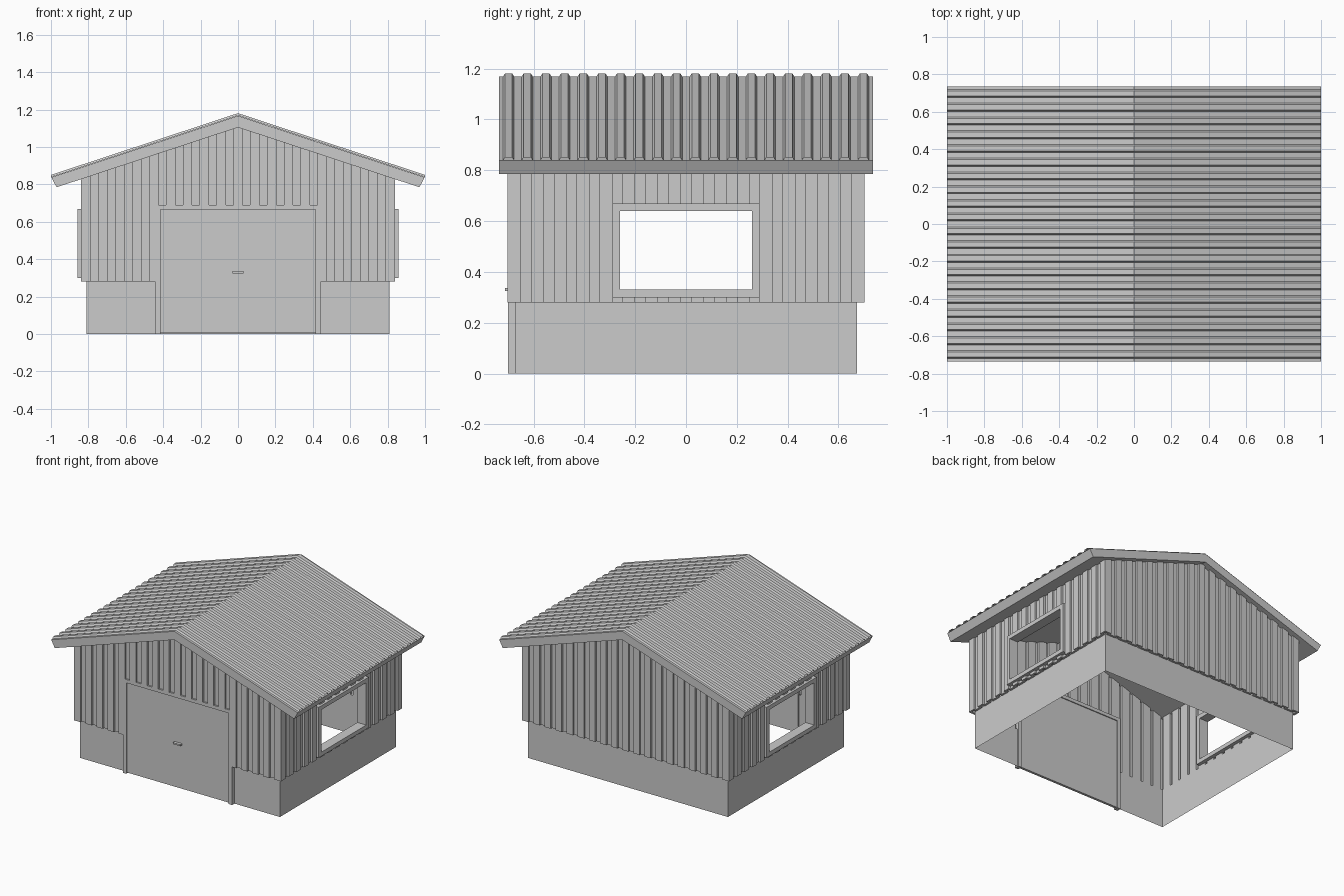
import bpy

if "Cube" in bpy.data.objects:
    bpy.data.objects.remove(bpy.data.objects["Cube"])

APEX, SLOPE = 1.105, 0.33      # underside of roof: z = APEX - SLOPE*|x|


def add_mesh(name, verts, faces):
    me = bpy.data.meshes.new(name)
    me.from_pydata(verts, [], faces)
    me.update()
    ob = bpy.data.objects.new(name, me)
    bpy.context.collection.objects.link(ob)
    return ob


BOX = [(0, 3, 2, 1), (4, 5, 6, 7), (0, 1, 5, 4), (1, 2, 6, 5), (2, 3, 7, 6), (3, 0, 4, 7)]


class Parts:
    """Collects boxes into one mesh; the top may follow the roof."""

    def __init__(self):
        self.v, self.f = [], []

    def box(self, x0, x1, y0, y1, z0, z1=None):
        x0, x1 = sorted((x0, x1))
        y0, y1 = sorted((y0, y1))
        n = len(self.v)
        ring = [(x0, y0), (x1, y0), (x1, y1), (x0, y1)]
        self.v += [(x, y, z0) for x, y in ring]
        self.v += [(x, y, APEX + 0.01 - SLOPE * abs(x) if z1 is None else z1) for x, y in ring]
        self.f += [tuple(n + i for i in q) for q in BOX]
        return self

    def make(self, name):
        return add_mesh(name, self.v, self.f)


def boards(half, opening=None):
    """Two overlapping board layers: yields (a, b, layer, z0, z1)."""
    n = round(2 * half / 0.0935)
    pitch = (2 * half - 0.05) / n
    spans = []
    for i in range(n + 1):
        c = -half + 0.025 + i * pitch
        spans.append((c - 0.025, c + 0.025, 1))
        if i < n:
            spans.append((c + pitch / 2 - 0.034, c + pitch / 2 + 0.034, 0))
    for a, b, layer in spans:
        if not opening:
            yield a, b, layer, 0.28, None
            continue
        w, lo, hi = opening
        cuts = [a] + [e for e in (-w, w) if a < e < b] + [b]
        for p, q in zip(cuts, cuts[1:]):
            if abs((p + q) / 2) < w:
                if lo > 0.28:
                    yield p, q, layer, 0.28, lo
                yield p, q, layer, hi, None
            else:
                yield p, q, layer, 0.28, None


T = 0.015   # board thickness

# Front and back cladding
for name, s, opening in (("front_cladding", -1, (0.44, 0, 0.69)), ("back_cladding", 1, None)):
    p = Parts()
    for a, b, k, z0, z1 in boards(0.835, opening):
        d = 0.673 + T * k
        p.box(a, b, s * d, s * (d + T), z0, z1)
    p.make(name)

# Side cladding and window frames
for side, s in (("right", 1), ("left", -1)):
    p = Parts()
    for a, b, k, z0, z1 in boards(0.70, (0.28, 0.305, 0.665)):
        d = 0.81 + T * k
        p.box(s * d, s * (d + T), a, b, z0, z1)
    p.make(side + "_cladding")
    x0, x1 = s * 0.785, s * 0.857
    w = Parts()
    w.box(x0, x1, -0.29, -0.26, 0.30, 0.67)
    w.box(x0, x1, 0.26, 0.29, 0.30, 0.67)
    w.box(x0, x1, -0.26, 0.26, 0.30, 0.33)
    w.box(x0, x1, -0.26, 0.26, 0.64, 0.67)
    w.make(side + "_window_frame")

# Plinth: thin wall around the house, open at the door
path = [(0.44, -0.672), (0.81, -0.672), (0.81, 0.672), (-0.81, 0.672), (-0.81, -0.672), (-0.44, -0.672)]
n = len(path)
add_mesh("plinth", [(x, y, z) for z in (0, 0.285) for x, y in path],
         [(i, i + 1, n + i + 1, n + i) for i in range(n - 1)])

# Door, frame and handle
Parts().box(-0.415, 0.415, -0.69, -0.672, 0.005, 0.665).make("door")
frame = Parts()
for s in (-1, 1):
    frame.box(s * 0.415, s * 0.443, -0.70, -0.665, 0, 0.69)
frame.box(-0.415, 0.415, -0.70, -0.665, 0.665, 0.69)
frame.make("door_frame")
Parts().box(-0.03, 0.03, -0.712, -0.69, 0.325, 0.336).make("door_handle")

# Roof slab: gable profile extruded along y
prof = [(-0.998, 0.838), (0, 1.167), (0.998, 0.838), (0.97, 0.785), (0, APEX), (-0.97, 0.785)]
v = [(x, y, z) for y in (-0.735, 0.735) for x, z in prof]
faces = [(i, (i + 1) % 6, 6 + (i + 1) % 6, 6 + i) for i in range(6)]
for o in (0, 6):
    faces += [(o, o + 1, o + 4, o + 5), (o + 1, o + 2, o + 3, o + 4)]
add_mesh("roof_slab", v, faces)

# Corrugated roof sheet: trapezoid ribs running down both slopes
RIBS = 20
pitch = 1.47 / RIBS
line = [(-0.735, 0)]
for i in range(RIBS):
    c = -0.735 + (i + 0.5) * pitch
    line += [(c - 0.022, 0), (c - 0.014, 0.012), (c + 0.014, 0.012), (c + 0.022, 0)]
line.append((0.735, 0))
v = [(x, y, 1.169 - SLOPE * abs(x) + h) for y, h in line for x in (-1, 0, 1)]
faces = [(3 * i + j, 3 * i + j + 1, 3 * i + j + 4, 3 * i + j + 3)
         for i in range(len(line) - 1) for j in (0, 1)]
add_mesh("roof_sheet", v, faces)
